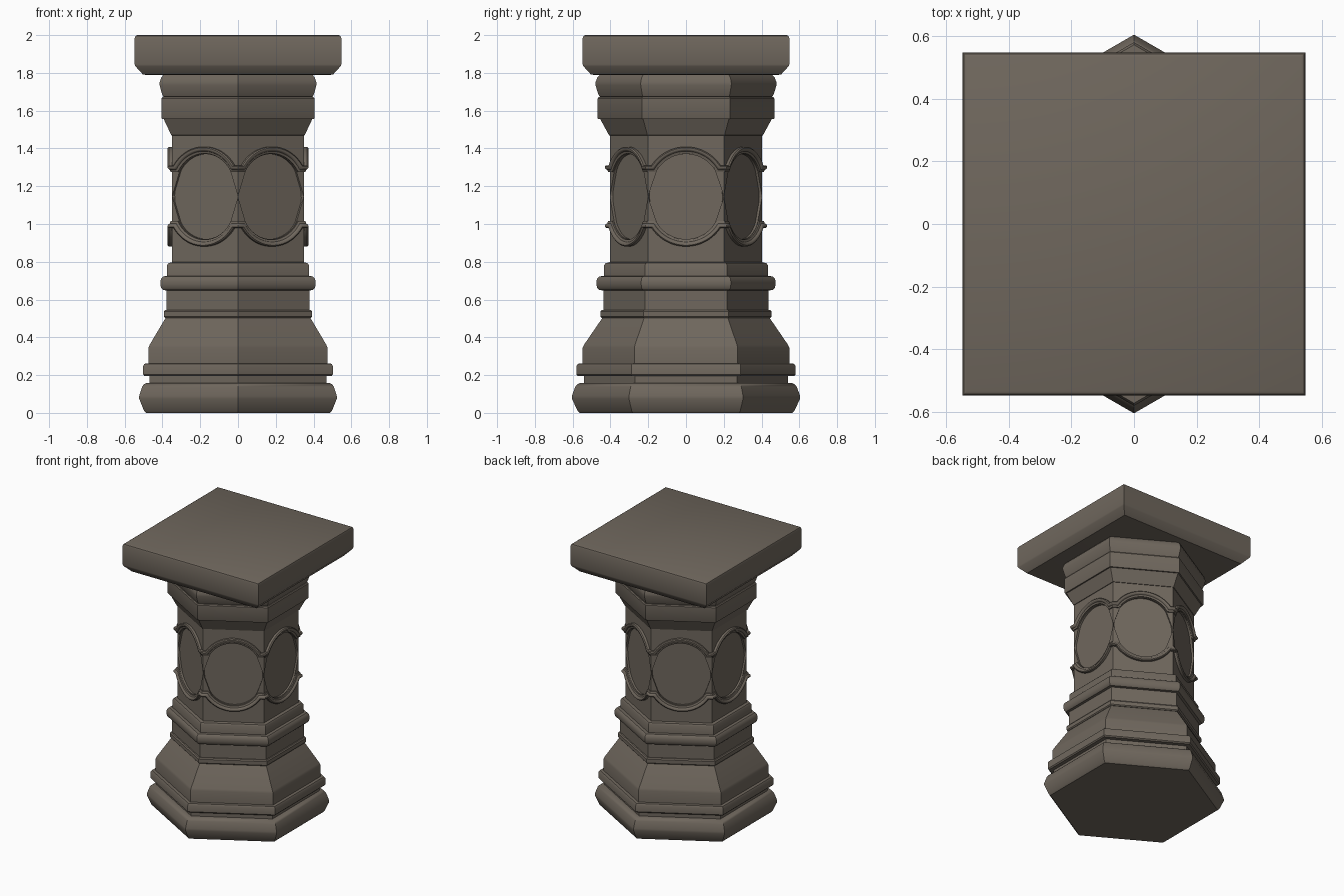
import bpy, bmesh, math
from mathutils import Vector

if "Cube" in bpy.data.objects:
    bpy.data.objects.remove(bpy.data.objects["Cube"])

stone = bpy.data.materials.new("warm grey stone")
stone.diffuse_color = (0.16, 0.136, 0.11, 1)
stone.use_nodes = True
stone.node_tree.nodes["Principled BSDF"].inputs["Base Color"].default_value = stone.diffuse_color
C30 = math.cos(math.pi / 6)
A = 0.349                      # shaft apothem
HALF = A * math.tan(math.pi / 6)
MID = 1.145                    # middle height of the panels


def finish(name, bm):
    bmesh.ops.remove_doubles(bm, verts=bm.verts, dist=1e-5)
    bmesh.ops.recalc_face_normals(bm, faces=bm.faces)
    me = bpy.data.meshes.new(name)
    bm.to_mesh(me)
    bm.free()
    me.materials.append(stone)
    ob = bpy.data.objects.new(name, me)
    bpy.context.collection.objects.link(ob)
    bpy.context.view_layer.objects.active = ob
    ob.select_set(True)
    bpy.ops.object.shade_smooth_by_angle(angle=math.radians(35))
    ob.select_set(False)
    return ob


def stack(name, profile, sides=6):
    """Prism with a moulded profile of (apothem, z) points."""
    bm = bmesh.new()
    rings = []
    off = math.pi / sides
    for a, z in profile:
        r = a / math.cos(off)
        rings.append([bm.verts.new((r * math.cos(off + 2 * math.pi * k / sides),
                                    r * math.sin(off + 2 * math.pi * k / sides), z))
                      for k in range(sides)])
    for lo, hi in zip(rings, rings[1:]):
        for k in range(sides):
            j = (k + 1) % sides
            bm.faces.new((lo[k], lo[j], hi[j], hi[k]))
    bm.faces.new(rings[0][::-1])
    bm.faces.new(rings[-1])
    return finish(name, bm)


# moulded base and its rings
stack("base_foot", [(0.487, 0), (0.497, 0.01), (0.523, 0.075), (0.523, 0.09),
                    (0.508, 0.138), (0.5, 0.15), (0.488, 0.157), (0.46, 0.157)])
stack("base_neck", [(0.468, 0.15), (0.468, 0.20)])
stack("base_ring", [(0.47, 0.195), (0.495, 0.195), (0.502, 0.203), (0.502, 0.248),
                    (0.495, 0.26), (0.46, 0.262)])
stack("base_slope", [(0.474, 0.25), (0.474, 0.345), (0.468, 0.36), (0.382, 0.505), (0.37, 0.51)])
stack("lower_ring", [(0.37, 0.503), (0.386, 0.503), (0.392, 0.51), (0.392, 0.537),
                     (0.386, 0.545), (0.37, 0.546)])
stack("lower_collar", [(0.378, 0.54), (0.378, 0.66)])
stack("round_ring", [(0.37, 0.648), (0.396, 0.65), (0.407, 0.661), (0.411, 0.68),
                     (0.411, 0.695), (0.407, 0.712), (0.396, 0.723), (0.36, 0.725)])
stack("upper_collar", [(0.375, 0.71), (0.375, 0.783), (0.368, 0.793), (0.34, 0.80)])

# capital mouldings under the top slab
stack("capital_flare", [(0.34, 1.468), (0.353, 1.47), (0.393, 1.555), (0.39, 1.57)])
stack("capital_band", [(0.38, 1.555), (0.402, 1.555), (0.405, 1.56), (0.405, 1.665),
                       (0.40, 1.672), (0.37, 1.674)])
stack("capital_ovolo", [(0.38, 1.672), (0.396, 1.674), (0.403, 1.69), (0.415, 1.735),
                        (0.415, 1.75), (0.407, 1.775), (0.394, 1.79)])
stack("top_slab", [(0.49, 1.79), (0.503, 1.791), (0.543, 1.835), (0.547, 1.845), (0.547, 1.985),
                   (0.543, 1.995), (0.533, 2.0)], 4)

# recessed panel core
stack("panel_core", [(0.335, 0.78), (0.335, 1.48)])


def place(k, x, d, z):
    """Point on hex side k: x along the side, d out from the axis."""
    t = math.pi / 3 * k
    n, s = Vector((math.cos(t), math.sin(t))), Vector((-math.sin(t), math.cos(t)))
    p = n * d + s * x
    return (p.x, p.y, z)


# shaft skin with a lobed opening on each side
opening = []
for i in range(5):
    t = i / 4
    opening.append((HALF + (0.155 - HALF) * t, 0.135 * t))
a0 = math.atan2(0.092, 0.155)
for i in range(1, 13):
    t = a0 + (math.pi / 2 - a0) * i / 12
    opening.append((0.18 * math.cos(t), 0.045 + 0.18 * math.sin(t)))
opening += [(-x, z) for x, z in opening[-2::-1]]

bm = bmesh.new()
for k in range(6):
    for sgn, end in ((1, 1.475), (-1, 0.785)):
        rows = []
        for x, dz in opening:
            z = MID + sgn * dz
            xi = x * 0.335 / A if abs(x) > 0.19 else x
            rows.append([bm.verts.new(place(k, *p)) for p in
                         ((xi, 0.333, z), (x, A, z), (x, A, end))])
        for p, q in zip(rows, rows[1:]):
            for j in range(2):
                f = (p[j], q[j], q[j + 1], p[j + 1])
                bm.faces.new(f if sgn > 0 else f[::-1])
finish("shaft_skin", bm)

# raised moulding: an arch on each side joined by short bars round the corners
R, CZ, BAR = 0.203, 0.045, 0.15
a1 = math.asin((BAR - CZ) / R)
path = [((HALF, BAR), (0, 1))]
n = Vector((math.cos(a1), math.sin(a1))) + Vector((0, 1))
n.normalize()
n /= n.y
path.append(((R * math.cos(a1), BAR), tuple(n)))
for i in range(1, 25):
    t = a1 + (math.pi - 2 * a1) * i / 25
    path.append(((R * math.cos(t), CZ + R * math.sin(t)), (math.cos(t), math.sin(t))))
path += [((-p[0], p[1]), (-m[0], m[1])) for p, m in path[1::-1]]
section = [(-0.02, -0.006), (-0.02, 0.008), (-0.008, 0.012), (-0.004, 0.019), (0.002, 0.023),
           (0.010, 0.023), (0.016, 0.017), (0.016, -0.006)]

bm = bmesh.new()
for k in range(6):
    for sgn in (1, -1):
        rows = []
        for i, (p, m) in enumerate(path):
            row = []
            for o, h in section:
                x = p[0] + m[0] * o
                if i in (0, len(path) - 1):
                    x *= (A + h) / A          # mitre at the corner
                row.append(bm.verts.new(place(k, x, A + h, MID + sgn * (p[1] + m[1] * o))))
            rows.append(row)
        for p, q in zip(rows, rows[1:]):
            for j in range(len(section)):
                l = (j + 1) % len(section)
                bm.faces.new((p[j], q[j], q[l], p[l]))
finish("arch_moulding", bm)
